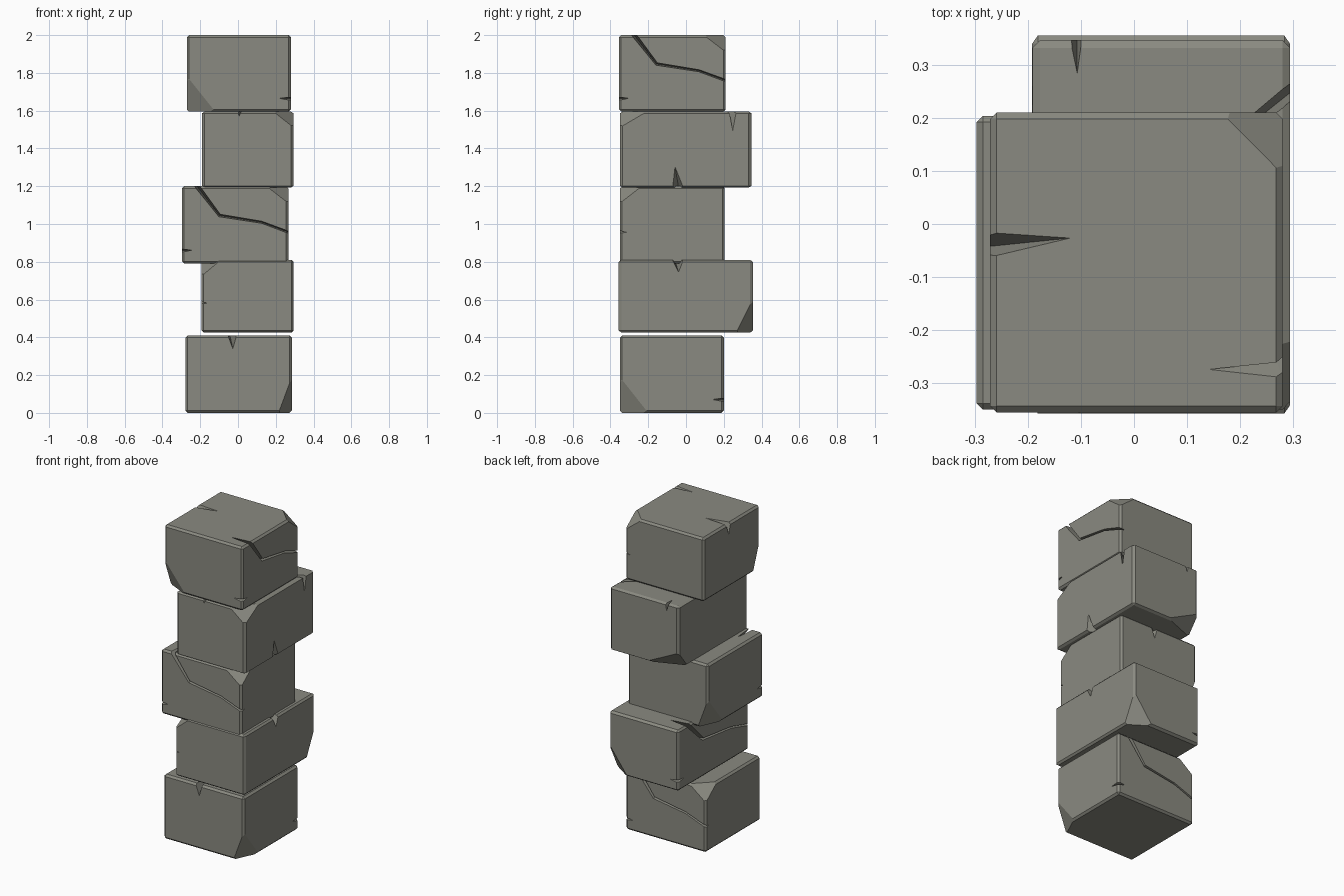
import bpy, bmesh
from math import radians
from mathutils import Matrix, Vector

if "Cube" in bpy.data.objects:
    bpy.data.objects.remove(bpy.data.objects["Cube"])

W, D, H = 0.28, 0.275, 0.205   # half sizes of the master stone


def new_object(name, bm):
    bmesh.ops.recalc_face_normals(bm, faces=bm.faces)
    me = bpy.data.meshes.new(name)
    bm.to_mesh(me)
    bm.free()
    ob = bpy.data.objects.new(name, me)
    bpy.context.collection.objects.link(ob)
    return ob


def chip(bm, corner, reach):
    """Slice a corner off; reach = distance cut back along each axis."""
    c = Vector(corner)
    pts = []
    for i in range(3):
        p = c.copy()
        p[i] -= reach[i] * (1 if c[i] > 0 else -1)
        pts.append(p)
    n = (pts[1] - pts[0]).cross(pts[2] - pts[0]).normalized()
    if n.dot(c) < 0:
        n = -n
    geom = bm.verts[:] + bm.edges[:] + bm.faces[:]
    cut = bmesh.ops.bisect_plane(bm, geom=geom, plane_co=pts[0], plane_no=n,
                                 clear_outer=True)
    edges = [e for e in cut["geom_cut"] if isinstance(e, bmesh.types.BMEdge)]
    bmesh.ops.holes_fill(bm, edges=edges, sides=0)


def notch(name, pts):
    bm = bmesh.new()
    for p in pts:
        bm.verts.new(p)
    bmesh.ops.convex_hull(bm, input=bm.verts[:])
    return new_object(name, bm)


def crack(name, path):
    """V groove in the front face; path rows are x, z, depth, half width."""
    bm = bmesh.new()
    rings = []
    for i, (x, z, d, w) in enumerate(path):
        a, b = path[max(i - 1, 0)], path[min(i + 1, len(path) - 1)]
        t = Vector((b[0] - a[0], b[1] - a[1])).normalized()
        nx, nz = -t.y * w, t.x * w
        rings.append([bm.verts.new((x + nx, -D - 0.004, z + nz)),
                      bm.verts.new((x - nx, -D - 0.004, z - nz)),
                      bm.verts.new((x, -D + d, z))])
    for r, s in zip(rings, rings[1:]):
        for k in range(3):
            m = (k + 1) % 3
            bm.faces.new((r[k], r[m], s[m], s[k]))
    bm.faces.new(rings[0])
    bm.faces.new(rings[-1])
    bmesh.ops.triangulate(bm, faces=bm.faces[:])
    return new_object(name, bm)


# master stone: bevelled box with two chipped corners
bm = bmesh.new()
bmesh.ops.create_cube(bm, size=2)
bmesh.ops.scale(bm, vec=(W, D, H), verts=bm.verts)
bmesh.ops.bevel(bm, geom=bm.edges[:], offset=0.012, segments=1, affect='EDGES')
chip(bm, (W, -D, H), (0.115, 0.115, 0.09))
chip(bm, (-W, D, -H), (0.07, 0.15, 0.19))
master = new_object("master_stone", bm)

# weathering cutters: long crack, top notch, side nick
cutters = [
    crack("crack_cutter", [(-0.215, 0.225, 0.15, 0.013), (-0.082, 0.05, 0.05, 0.008),
                           (0.14, 0.014, 0.04, 0.006), (0.30, -0.046, 0.035, 0.007)]),
    notch("notch_cutter", [(0.005, D + 0.01, H + 0.01), (0.06, D + 0.01, H + 0.01),
                           (0.03, D + 0.002, H - 0.07), (0.046, D - 0.155, H + 0.002)]),
    notch("nick_cutter", [(-W - 0.01, -D - 0.01, -0.124), (-W - 0.01, -D - 0.01, -0.149),
                          (-W + 0.052, -D - 0.002, -0.134), (-W - 0.002, -D + 0.065, -0.134)]),
]
for c in cutters:
    c.hide_render = True
    m = master.modifiers.new(c.name, 'BOOLEAN')
    m.operation = 'DIFFERENCE'
    m.solver = 'EXACT'
    m.object = c
deps = bpy.context.evaluated_depsgraph_get()
stone = bpy.data.meshes.new_from_object(master.evaluated_get(deps))
for ob in cutters + [master]:
    bpy.data.objects.remove(ob)

# dark warm grey stone
mat = bpy.data.materials.new("stone_grey")
mat.diffuse_color = (0.254, 0.254, 0.218, 1)
mat.use_nodes = True
mat.node_tree.nodes["Principled BSDF"].inputs["Base Color"].default_value = mat.diffuse_color
stone.materials.clear()
stone.materials.append(mat)


# stacked stones: master turned onto different sides and fitted to each box
def turn(deg):
    return Matrix.Rotation(radians(deg), 3, 'Z')


tipped = Matrix(((0, 0, 1), (-1, 0, 0), (0, -1, 0)))
stack = [
    ("bottom_stone", turn(180), (-0.279, -0.35, 0.004), (0.285, 0.2, 0.414)),
    ("second_stone", turn(-90), (-0.192, -0.357, 0.425), (0.294, 0.355, 0.81)),
    ("middle_stone", turn(0), (-0.297, -0.35, 0.79), (0.267, 0.204, 1.2)),
    ("fourth_stone", tipped, (-0.191, -0.35, 1.193), (0.294, 0.347, 1.595)),
    ("top_stone", turn(90), (-0.271, -0.355, 1.595), (0.28, 0.21, 2.0)),
]
for name, rot, lo, hi in stack:
    me = stone.copy()
    me.name = name
    half = rot @ Vector((W, D, H))
    for v in me.vertices:
        p = rot @ v.co
        v.co = [(lo[i] + hi[i]) / 2 + p[i] / abs(half[i]) * (hi[i] - lo[i]) / 2
                for i in range(3)]
    for f in me.polygons:
        f.use_smooth = False
        f.material_index = 0
    bpy.context.collection.objects.link(bpy.data.objects.new(name, me))
# rest the lowest stone on the ground
base = bpy.data.objects["bottom_stone"]
low = min(v.co.z for v in base.data.vertices)
for v in base.data.vertices:
    v.co.z -= low
